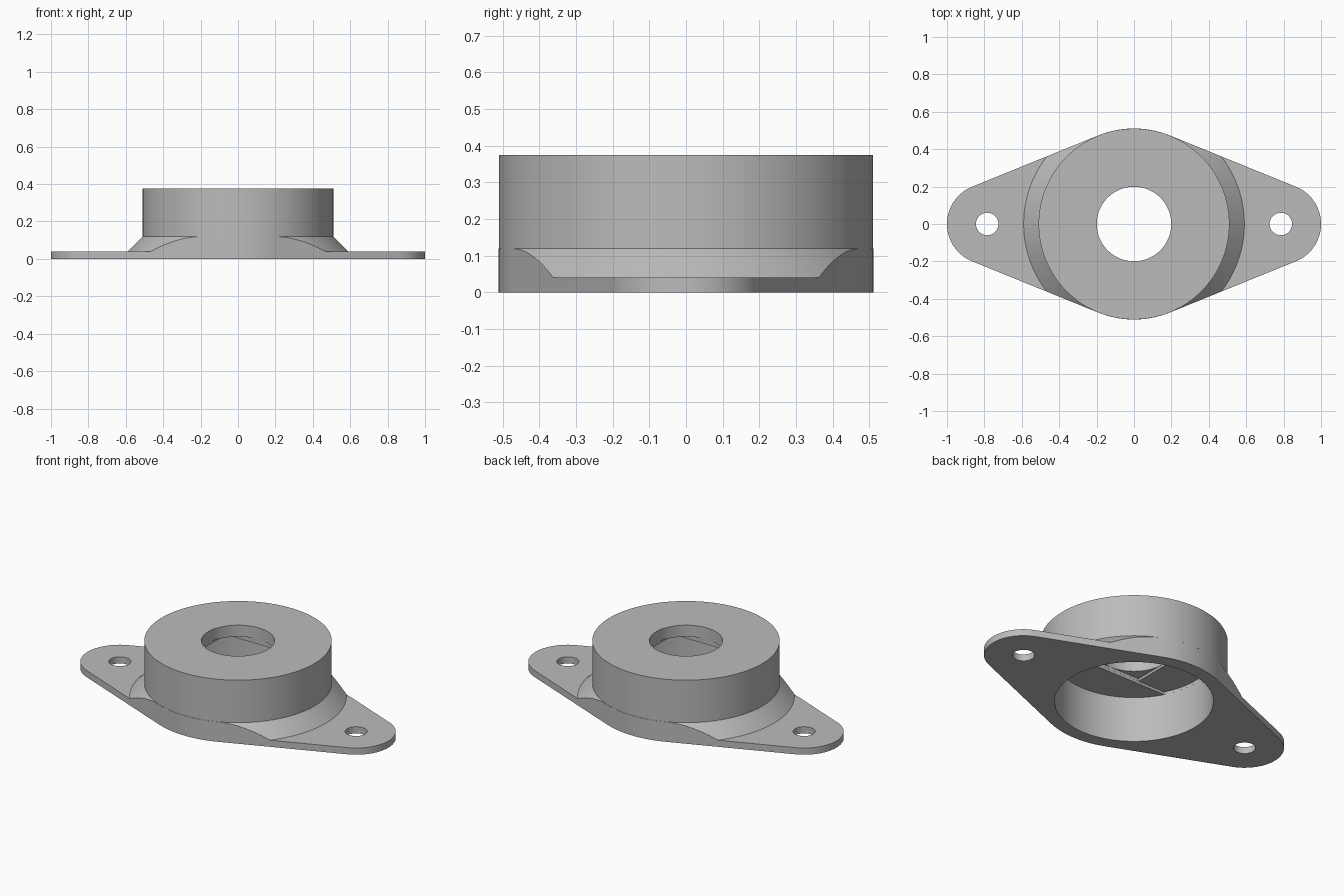
import bpy, bmesh, math

if "Cube" in bpy.data.objects:
    bpy.data.objects.remove(bpy.data.objects["Cube"])

R_BODY, R_CONE, R_END, X_END = 0.51, 0.59, 0.215, 0.785
Z_PLATE, Z_CONE, Z_TOP = 0.04, 0.12, 0.375
R_RECESS, R_BORE, R_SCREW = 0.432, 0.199, 0.06

grey = bpy.data.materials.new("grey plastic")
grey.diffuse_color = (0.5, 0.5, 0.5, 1)
grey.use_nodes = True
grey.node_tree.nodes["Principled BSDF"].inputs["Base Color"].default_value = grey.diffuse_color


def arc(cx, r, a0, a1, n):
    """Points on an arc centred on (cx, 0)."""
    return [(cx + r * math.cos(a0 + (a1 - a0) * i / n),
             r * math.sin(a0 + (a1 - a0) * i / n)) for i in range(n + 1)]


def circle(cx, r, n=128):
    return arc(cx, r, 0, 2 * math.pi, n)[:-1]


def add(name, bm):
    bmesh.ops.recalc_face_normals(bm, faces=bm.faces)
    me = bpy.data.meshes.new(name)
    bm.to_mesh(me)
    bm.free()
    me.materials.append(grey)
    ob = bpy.data.objects.new(name, me)
    bpy.context.collection.objects.link(ob)
    return ob


def loft(name, rings):
    """Solid through a stack of (outline, z) rings with equal point counts."""
    bm = bmesh.new()
    loops = [[bm.verts.new((x, y, z)) for x, y in pts] for pts, z in rings]
    for a, b in zip(loops, loops[1:]):
        n = len(a)
        for i in range(n):
            bm.faces.new((a[i], a[(i + 1) % n], b[(i + 1) % n], b[i]))
    bm.faces.new(loops[0])
    bm.faces.new(loops[-1])
    return add(name, bm)


def boolean(ob, tool, op):
    tool.hide_render = True
    mod = ob.modifiers.new(tool.name, 'BOOLEAN')
    mod.operation, mod.solver, mod.object = op, 'EXACT', tool
    bpy.context.view_layer.objects.active = ob
    bpy.ops.object.modifier_apply(modifier=mod.name)
    bpy.data.objects.remove(tool)


# Flange, conical skirt and round hub as one stepped turning
housing = loft("flanged_housing", [
    (circle(0, 1.3), 0), (circle(0, 1.3), Z_PLATE), (circle(0, R_CONE), Z_PLATE),
    (circle(0, R_BODY), Z_CONE), (circle(0, R_BODY), Z_TOP)])

# Trim to the lozenge outline: big middle arc tangent to two rounded ends
r_mid = R_BODY + 0.0006
t = math.acos((r_mid - R_END) / X_END)
outline = (arc(X_END, R_END, -t, t, 36) + arc(0, r_mid, t, math.pi - t, 24)
           + arc(-X_END, R_END, math.pi - t, math.pi + t, 36)
           + arc(0, r_mid, math.pi + t, 2 * math.pi - t, 24))
boolean(housing, loft("outline_trim", [(outline, -0.1), (outline, 0.6)]), 'INTERSECT')

# Recess from below, two shallow stepped pockets, bore and screw holes
s = math.asin(0.2 / (R_RECESS - 0.0005))
band = arc(0, R_RECESS - 0.0005, -s, s, 20) + arc(0, R_RECESS - 0.0005, math.pi - s, math.pi + s, 20)
q = 0.1995
square = [(-q, -q), (q, -q), (q, q), (-q, q)]
for name, pts, z0, z1 in [
        ("recess", circle(0, R_RECESS), -0.1, 0.275),
        ("slot_step", band, 0.2, 0.291),
        ("square_step", square, 0.22, 0.306),
        ("bore", circle(0, R_BORE, 96), 0.24, 0.6),
        ("screw_hole_left", circle(-X_END, R_SCREW, 48), -0.1, 0.2),
        ("screw_hole_right", circle(X_END, R_SCREW, 48), -0.1, 0.2)]:
    boolean(housing, loft(name, [(pts, z0), (pts, z1)]), 'DIFFERENCE')

# Smooth curved walls, crisp edges
bpy.ops.object.select_all(action='DESELECT')
housing.select_set(True)
bpy.context.view_layer.objects.active = housing
bpy.ops.object.shade_smooth_by_angle(angle=math.radians(25))
